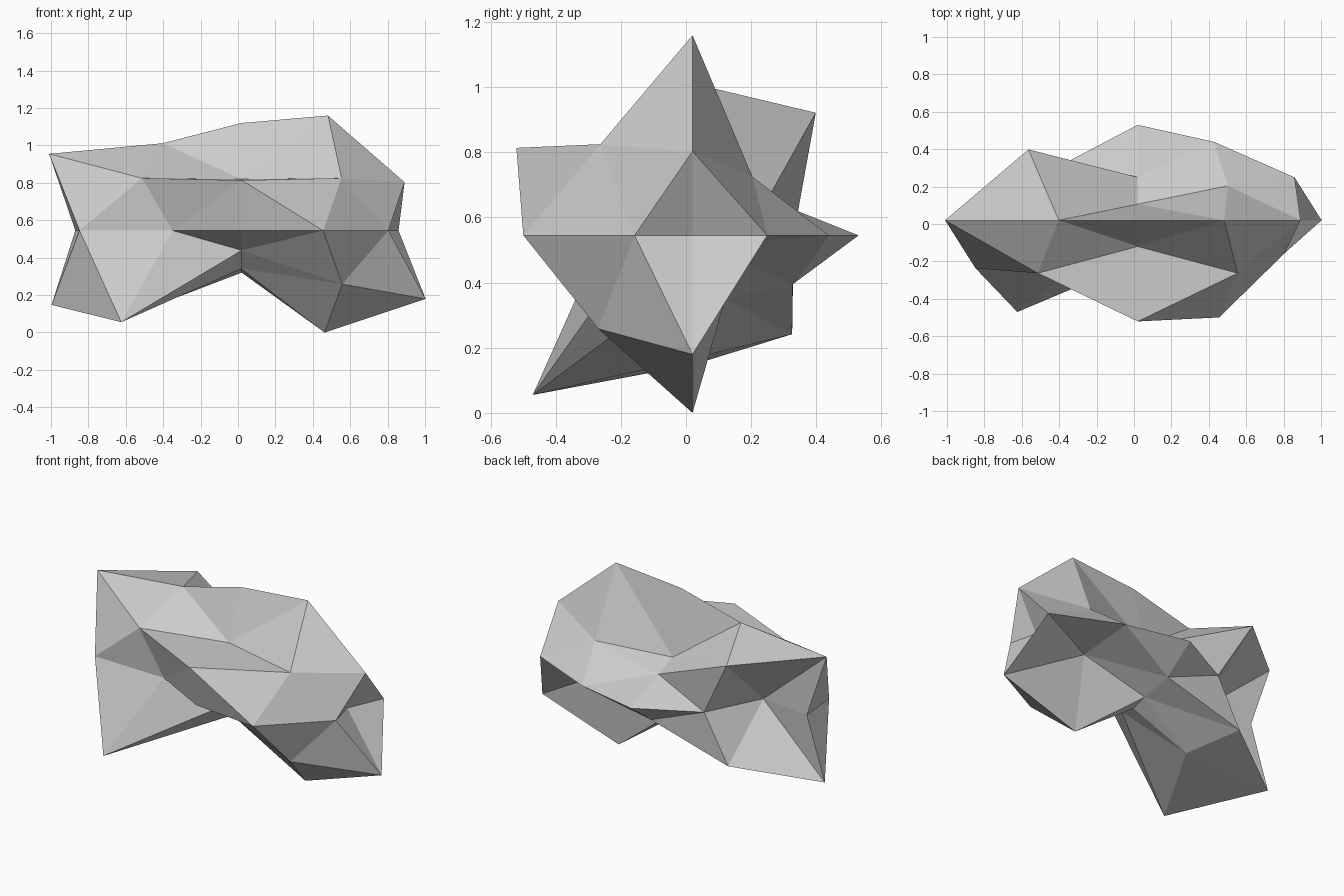
import bpy
import bmesh
from itertools import product
from mathutils import Vector

cube = bpy.data.objects.get("Cube")
if cube:
    bpy.data.objects.remove(cube, do_unlink=True)

CENTRE = Vector((0.02, 0.02, 0.545))
RADII = Vector((0.925, 0.49, 0.485))

# Bump height of each lattice point, one row per slice from -x to +x
BUMPS = [
    [-.035],
    [.055, .262, .28, -.375],
    [-.173, .315, 0, -.058, .034, .035, .145, -.132],
    [-.02, -.246, .115, -.257, -.178, -.26, .09, -.267, -.3, -.147, -.233, .02],
    [.084, .01, 0, .115, .187, -.375, -.15, -.02],
    [-.06, .215, .06, .015],
    [-.185],
]


def bumped_point(cell, bump):
    """Ellipsoid point pushed along its normal."""
    d = Vector(cell).normalized()
    base = Vector([a * r for a, r in zip(d, RADII)])
    normal = Vector([a / r for a, r in zip(d, RADII)]).normalized()
    return CENTRE + base + normal * bump


bm = bmesh.new()

# Points of an octahedron with each edge split in three
span = range(-3, 4)
cells = [c for c in product(span, repeat=3) if sum(map(abs, c)) == 3]
heights = [b for row in BUMPS for b in row]
verts = {c: bm.verts.new(bumped_point(c, b)) for c, b in zip(cells, heights)}

# Triangles of all eight sides
for signs in product((-1, 1), repeat=3):
    for corner in product(range(3), repeat=3):
        level = sum(corner)
        if level not in (1, 2):
            continue
        tri = []
        for axis in range(3):
            # upright triangles step along one axis, inverted ones along two
            cell = [v + ((i == axis) == (level == 2)) for i, v in enumerate(corner)]
            tri.append(verts[tuple(s * v for s, v in zip(signs, cell))])
        if signs[0] * signs[1] * signs[2] < 0:
            tri.reverse()
        if level == 1 or level == 2:
            bm.faces.new(tri)

bmesh.ops.recalc_face_normals(bm, faces=bm.faces)
mesh = bpy.data.meshes.new("rock")
bm.to_mesh(mesh)
bm.free()

# Plain grey stone
stone = bpy.data.materials.new("stone_grey")
stone.use_nodes = True
colour = (0.6, 0.6, 0.6, 1)
stone.diffuse_color = colour
stone.node_tree.nodes["Principled BSDF"].inputs["Base Color"].default_value = colour
mesh.materials.append(stone)

rock = bpy.data.objects.new("rock", mesh)
bpy.context.collection.objects.link(rock)
